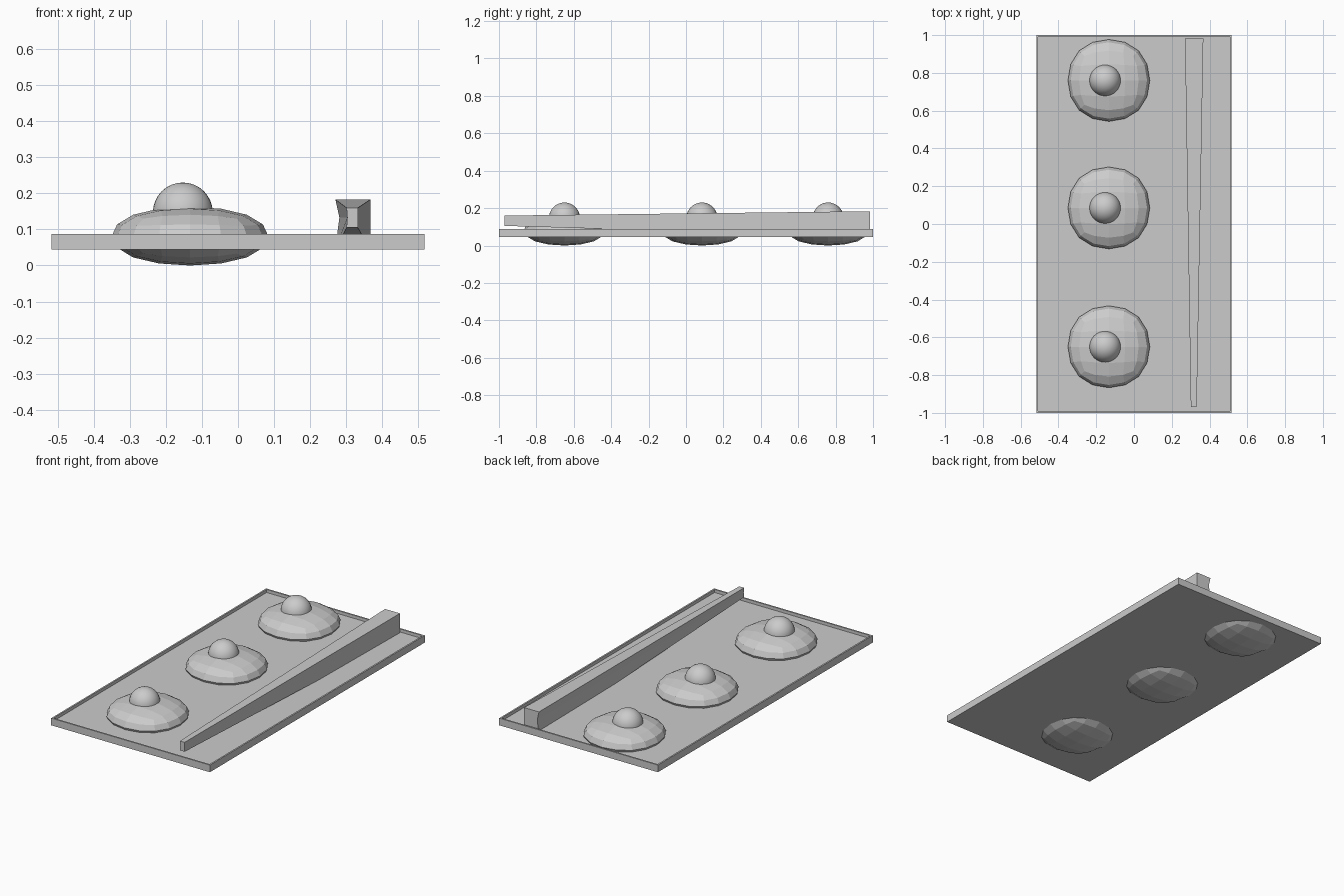
import bpy, bmesh
from math import radians

if "Cube" in bpy.data.objects:
    bpy.data.objects.remove(bpy.data.objects["Cube"])


def mesh_object(name, bm):
    mesh = bpy.data.meshes.new(name)
    bmesh.ops.recalc_face_normals(bm, faces=bm.faces)
    bm.to_mesh(mesh)
    bm.free()
    obj = bpy.data.objects.new(name, mesh)
    bpy.context.collection.objects.link(obj)
    return obj


# Shallow tray: box with an inset, sunken top
bm = bmesh.new()
bmesh.ops.create_cube(bm, size=1)
for v in bm.verts:
    v.co = (v.co.x * 1.034, v.co.y * 2, 0.066 + v.co.z * 0.042)
top = max(bm.faces, key=lambda f: f.calc_center_median().z)
bmesh.ops.inset_region(bm, faces=[top], thickness=0.013)
for v in top.verts:
    v.co.z = 0.087
floor = bmesh.ops.extrude_face_region(bm, geom=[top])["geom"]
for v in floor:
    if isinstance(v, bmesh.types.BMVert):
        v.co.z = 0.069
if top.is_valid:
    bmesh.ops.delete(bm, geom=[top], context="FACES_ONLY")
mesh_object("tray", bm)


# Faceted flattened round made from a subdivided cube
def egg_white(i, y):
    bpy.ops.mesh.primitive_cube_add(size=2)
    obj = bpy.context.object
    obj.name = f"egg_white_{i}"
    sub = obj.modifiers.new("round", "SUBSURF")
    sub.levels = 2
    bpy.ops.object.modifier_apply(modifier="round")
    size = (0.217, 0.217, 0.0815)
    reach = [max(abs(v.co[a]) for v in obj.data.vertices) for a in range(3)]
    for v in obj.data.vertices:
        for a in range(3):
            v.co[a] *= size[a] / reach[a]
    obj.data.polygons.foreach_set("use_smooth", [False] * len(obj.data.polygons))
    obj.location = (-0.133, y, 0.0815)


# Smooth ball on top
def yolk(i, y):
    bpy.ops.mesh.primitive_uv_sphere_add(segments=32, ring_count=16, radius=0.083,
                                         location=(-0.153, y, 0.147))
    bpy.context.object.name = f"yolk_{i}"
    bpy.ops.object.shade_smooth_by_angle(angle=radians(40))


for i, y in enumerate((-0.65, 0.085, 0.76), 1):
    egg_white(i, y)
    yolk(i, y)

# Tapered chopsticks: section with a groove along the left side
bm = bmesh.new()


def section(y, x0, x1, z0, z1, groove, zg):
    pts = [(x0, z0), (x1, z0), (x1, z1), (x0, z1), (x0 + groove, zg)]
    return [bm.verts.new((x, y, z)) for x, z in pts]


a = section(-0.97, 0.301, 0.332, 0.105, 0.16, 0.002, 0.133)
b = section(0.983, 0.27, 0.367, 0.047, 0.183, 0.011, 0.133)
bm.faces.new(a)
bm.faces.new(b)
for k in range(5):
    n = (k + 1) % 5
    bm.faces.new((a[k], a[n], b[n], b[k]))
mesh_object("chopsticks", bm)
